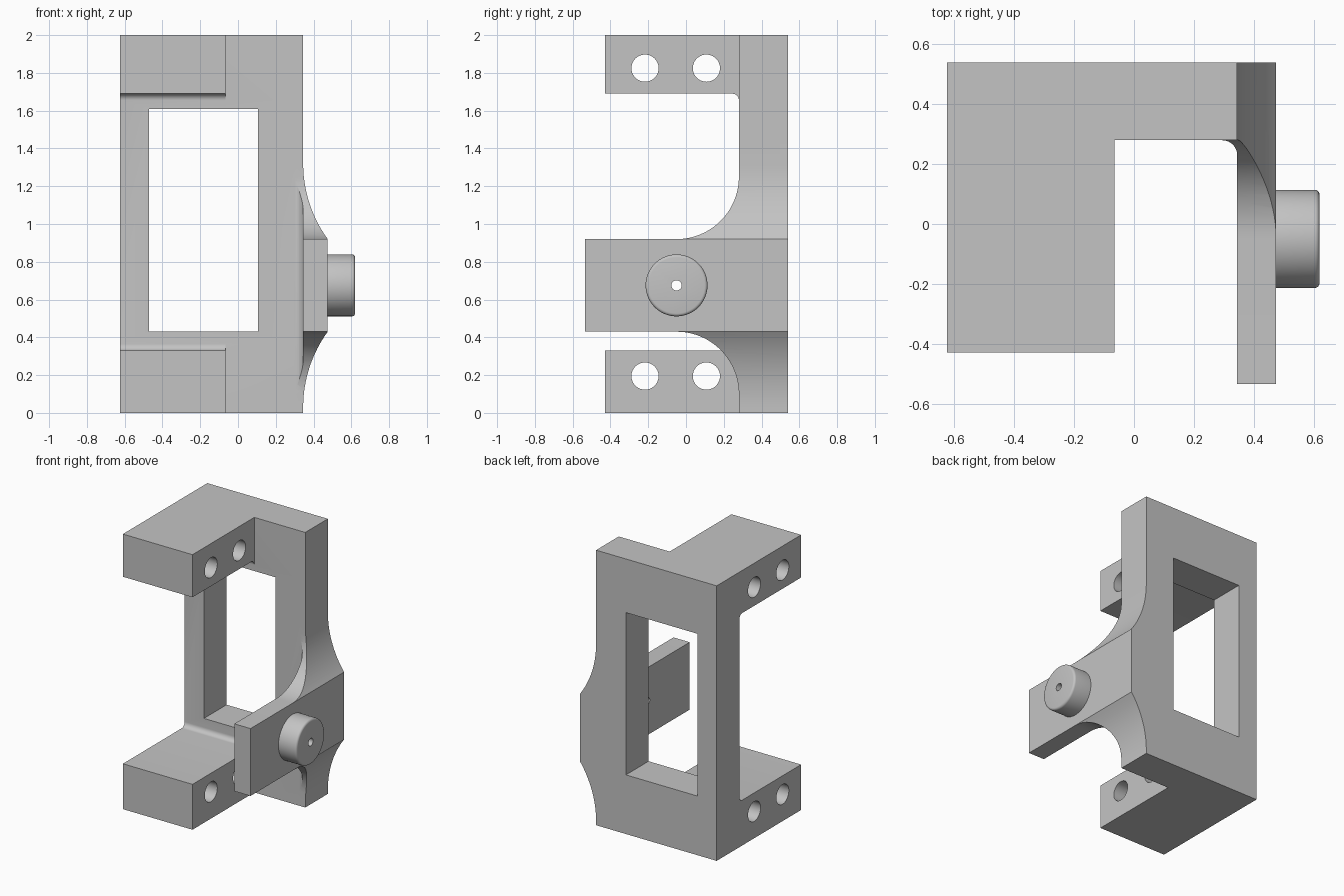
import bpy, bmesh
from math import cos, sin, pi, radians, asin
from mathutils import Vector

if "Cube" in bpy.data.objects:
    bpy.data.objects.remove(bpy.data.objects["Cube"], do_unlink=True)

grey = bpy.data.materials.new("plain grey")
grey.use_nodes = True
grey.diffuse_color = (0.55, 0.55, 0.55, 1)
grey.node_tree.nodes["Principled BSDF"].inputs["Base Color"].default_value = (0.55, 0.55, 0.55, 1)


def arc(cx, cy, r, a, b, n=20):
    """Points on an arc from angle a to b, in degrees."""
    angles = [radians(a + (b - a) * i / n) for i in range(n + 1)]
    return [(cx + r * cos(t), cy + r * sin(t)) for t in angles]


def prism(name, points, axis, lo, hi, rim=0):
    """Extrude a 2D profile along an axis; rim rounds the far edge."""
    place = {"x": lambda p, d: Vector((d, p[0], p[1])),
             "y": lambda p, d: Vector((p[0], d, p[1])),
             "z": lambda p, d: Vector((p[0], p[1], d))}[axis]
    bm = bmesh.new()
    base = bm.faces.new([bm.verts.new(place(p, lo)) for p in points])
    out = bmesh.ops.extrude_face_region(bm, geom=[base])["geom"]
    top = [v for v in out if isinstance(v, bmesh.types.BMVert)]
    bmesh.ops.translate(bm, verts=top, vec=place((0, 0), hi - lo))
    bmesh.ops.recalc_face_normals(bm, faces=bm.faces)
    if rim:
        edges = [e for e in bm.edges if all(v in top for v in e.verts)]
        bmesh.ops.bevel(bm, geom=edges, offset=rim, segments=4, profile=0.5,
                        affect="EDGES")
    mesh = bpy.data.meshes.new(name)
    bm.to_mesh(mesh)
    bm.free()
    mesh.materials.append(grey)
    obj = bpy.data.objects.new(name, mesh)
    bpy.context.scene.collection.objects.link(obj)
    return obj


def rect(a, b, c, d):
    return [(a, c), (b, c), (b, d), (a, d)]


def combine(target, tool, operation):
    """Apply a boolean and discard the tool."""
    mod = target.modifiers.new(operation, "BOOLEAN")
    mod.operation, mod.solver, mod.object = operation, "EXACT", tool
    bpy.context.view_layer.objects.active = target
    bpy.ops.object.modifier_apply(modifier=mod.name)
    bpy.data.objects.remove(tool, do_unlink=True)


left, right, outer = -0.625, 0.345, 0.475
front, back, arm_front = 0.28, 0.54, -0.43
low, high = 0.43, 0.92
knob_y, knob_z = -0.05, 0.675

# C-shaped bracket with rounded inner corners
r = 0.035
c_profile = ([(back, 0), (back, 2), (arm_front, 2), (arm_front, 1.69)]
             + arc(front - r, 1.69 - r, r, 90, 0, 8)
             + arc(front - r, 0.33 + r, r, 0, -90, 8)
             + [(arm_front, 0.33), (arm_front, 0)])
bracket = prism("bracket", c_profile, "x", left, right)
combine(bracket, prism("arm_trim", rect(-0.065, 1, -1, front), "z", -1, 3), "DIFFERENCE")

# Rectangular window through the back plate
combine(bracket, prism("window_cut", rect(-0.47, 0.105, low, 1.61), "y", -1, 1), "DIFFERENCE")

# Side outline of the lever, sweeping into the back plate
sweep = front - knob_y
lever_side = ([(-0.535, low)] + arc(knob_y, low - sweep, sweep, 90, 0)
              + [(front, 0.03), (back, 0.03), (back, 1.32), (front, 1.32)]
              + arc(knob_y, high + sweep, sweep, 0, -90) + [(-0.535, high)])

# Front outline of the lever, flaring outwards
flare = 0.68
turn = asin(0.4 / flare) * 180 / pi
lever_front = (arc(right + flare, 0.03, flare, 180, 180 - turn)
               + arc(right + flare, 1.32, flare, 180 + turn, 180))
lever = prism("lever", lever_side, "x", 0.2, 0.6)
combine(lever, prism("flare_shape", lever_front, "y", -1, 1), "INTERSECT")
combine(bracket, lever, "UNION")

# Rounded inner corner between lever and plate
f = 0.05
corner = [(right, 0.3), (right - f, 0.3)] + arc(right - f, front - f, f, 90, 0, 8)
fillet = prism("lever_fillet", lever_side, "x", 0.2, 0.6)
combine(fillet, prism("fillet_shape", corner, "z", -1, 3), "INTERSECT")
combine(bracket, fillet, "UNION")

# Knob with a softened rim and a bore through the lever
knob = prism("knob", arc(knob_y, knob_z, 0.164, 0, 360, 64)[:-1], "x", 0.46, 0.62, 0.016)
combine(bracket, knob, "UNION")
holes = [(knob_y, knob_z, 0.027)]

# Mounting holes in both arms
holes += [(y, z, 0.072) for y in (-0.217, 0.108) for z in (0.195, 1.825)]
for y, z, radius in holes:
    bore = prism("bore", arc(y, z, radius, 0, 360, 40)[:-1], "x", -1, 1)
    combine(bracket, bore, "DIFFERENCE")

bpy.ops.object.select_all(action="DESELECT")
bracket.select_set(True)
bpy.context.view_layer.objects.active = bracket
bpy.ops.object.shade_smooth_by_angle(angle=radians(25))
